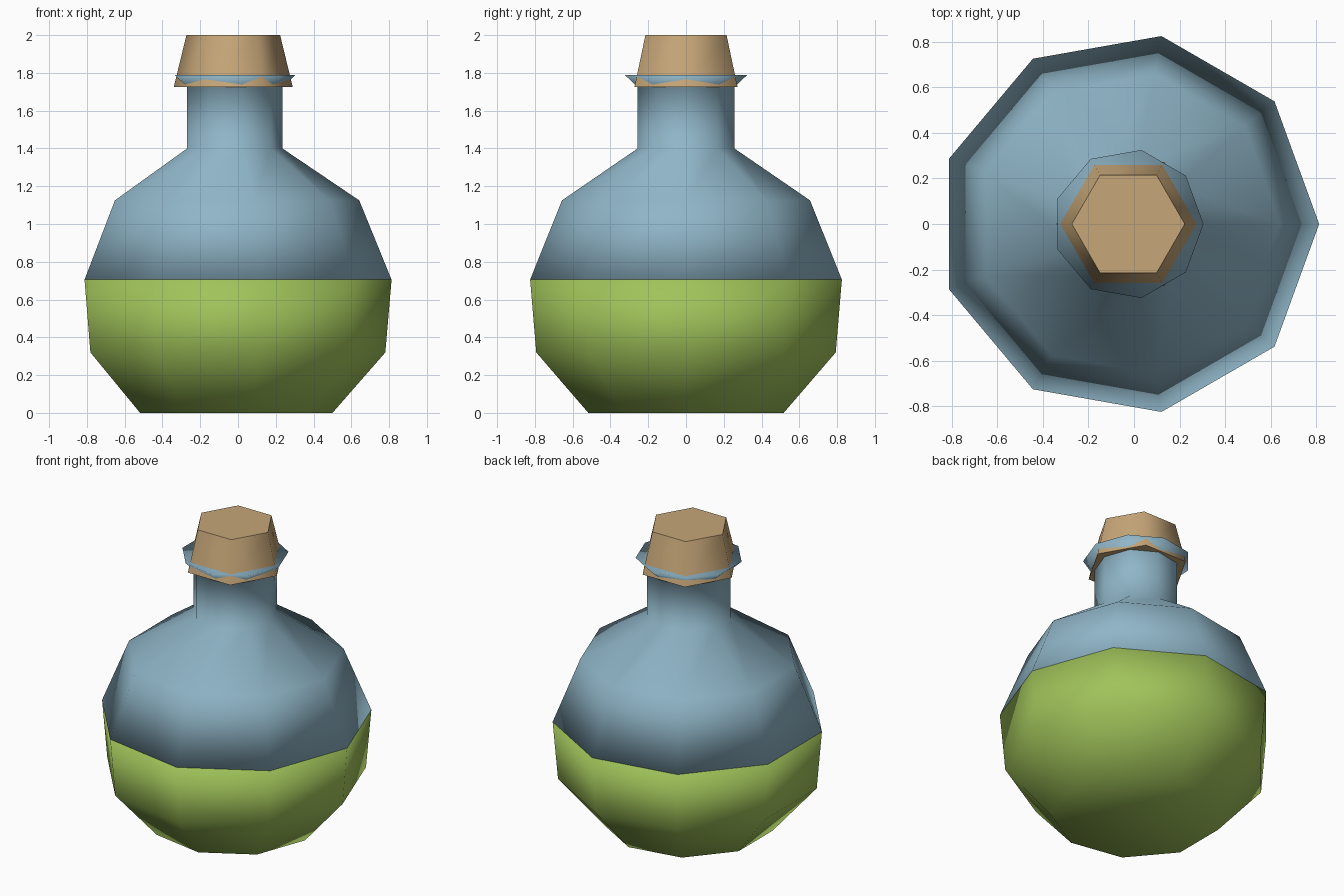
import bpy
import bmesh
from math import cos, sin, tau

AXIS_X = -0.025  # odd-sided rings sit slightly off centre

cube = bpy.data.objects.get("Cube")
if cube:
    bpy.data.objects.remove(cube, do_unlink=True)


def make_material(name, color):
    mat = bpy.data.materials.new(name)
    mat.use_nodes = True
    mat.diffuse_color = (*color, 1)
    bsdf = next(n for n in mat.node_tree.nodes if n.type == 'BSDF_PRINCIPLED')
    bsdf.inputs["Base Color"].default_value = (*color, 1)
    bsdf.inputs["Roughness"].default_value = 0.8
    return mat


def lathe(name, profile, sides, mat, flat_caps=False):
    """Closed solid of revolution from (radius, height) pairs, bottom to top."""
    bm = bmesh.new()
    rings = []
    for radius, z in profile:
        angles = [tau * i / sides for i in range(sides)]
        rings.append([bm.verts.new((radius * cos(a), radius * sin(a), z)) for a in angles])
    for low, high in zip(rings, rings[1:]):
        for i in range(sides):
            j = (i + 1) % sides
            bm.faces.new((low[i], low[j], high[j], high[i]))
    caps = [bm.faces.new(rings[0][::-1]), bm.faces.new(rings[-1])]
    for face in bm.faces:
        face.smooth = not (flat_caps and face in caps)
    mesh = bpy.data.meshes.new(name)
    bm.to_mesh(mesh)
    bm.free()
    mesh.materials.append(mat)
    obj = bpy.data.objects.new(name, mesh)
    obj.location.x = AXIS_X
    bpy.context.collection.objects.link(obj)
    return obj


glass = make_material("blue_glass", (0.275, 0.462, 0.571))
potion = make_material("green_liquid", (0.352, 0.546, 0.102))
wood = make_material("cork_tan", (0.565, 0.381, 0.188))

# Filled lower half of the flask
lathe("liquid", [(0.525, 0), (0.805, 0.32), (0.838, 0.705)], 9, potion)

# Upper half with shoulder, neck and flared lip
lathe("flask_top", [(0.838, 0.705), (0.667, 1.125), (0.26, 1.4),
                    (0.26, 1.725), (0.33, 1.79)], 9, glass)

# Tapered six-sided stopper
lathe("stopper", [(0.315, 1.725), (0.248, 2)], 6, wood, flat_caps=True)
